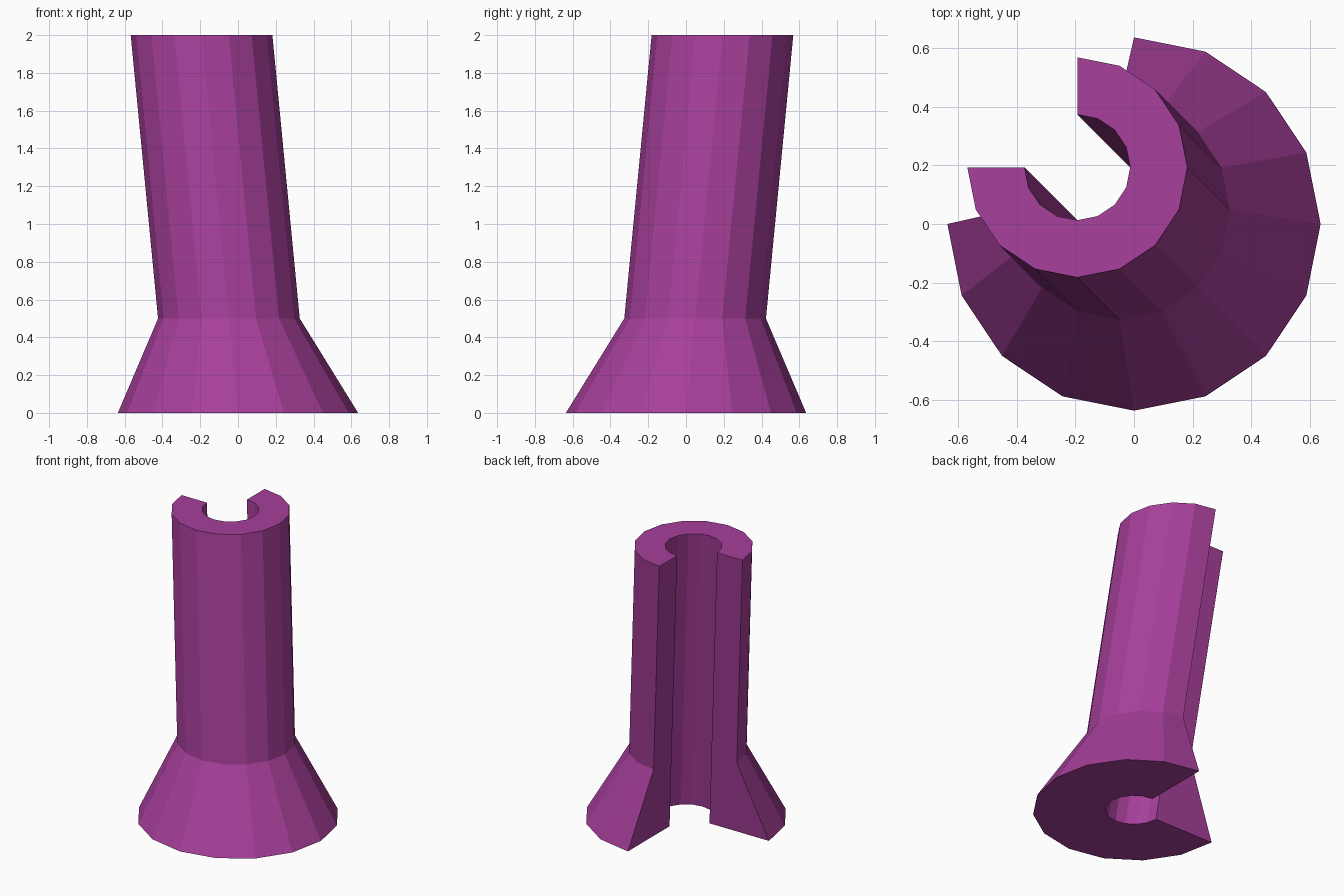
import bpy, bmesh, math

if "Cube" in bpy.data.objects:
    bpy.data.objects.remove(bpy.data.objects["Cube"])

SIDES = 16          # facets of the full circle
SEGMENTS = 12       # facets kept: three quarters of the circle
LEAN = 0.0965       # sideways shift per unit of height
BORE = 0.18         # radius of the inner channel
LEVELS = [(0.0, 0.636), (0.5, 0.375), (2.0, 0.375)]  # height, outer radius

purple = bpy.data.materials.new("purple")
purple.diffuse_color = (0.385, 0.05, 0.325, 1.0)
purple.use_nodes = True
purple.node_tree.nodes["Principled BSDF"].inputs["Base Color"].default_value = purple.diffuse_color

bm = bmesh.new()


def arc(z, radius):
    """Three-quarter arc around the leaning axis, open toward the back left."""
    points = []
    for i in range(SEGMENTS + 1):
        a = math.pi + i * 2 * math.pi / SIDES
        points.append(bm.verts.new((radius * math.cos(a) - LEAN * z,
                                    radius * math.sin(a) + LEAN * z, z)))
    return points


# Closed cross-section: up the flared outside, back down the bore
rings = [arc(z, r) for z, r in LEVELS]
rings += [arc(z, BORE) for z, r in reversed(LEVELS)]
for j in range(len(rings)):
    lower, upper = rings[j], rings[(j + 1) % len(rings)]
    for i in range(SEGMENTS):
        bm.faces.new((lower[i], lower[i + 1], upper[i + 1], upper[i]))

# Flat walls on both sides of the slot, split at the flare
for i in (0, SEGMENTS):
    for j in range(2):
        bm.faces.new((rings[j][i], rings[j + 1][i],
                      rings[4 - j][i], rings[5 - j][i]))

bmesh.ops.recalc_face_normals(bm, faces=bm.faces)
mesh = bpy.data.meshes.new("slotted_flared_tube")
bm.to_mesh(mesh)
bm.free()
mesh.materials.append(purple)
tube = bpy.data.objects.new("slotted_flared_tube", mesh)
bpy.context.collection.objects.link(tube)
